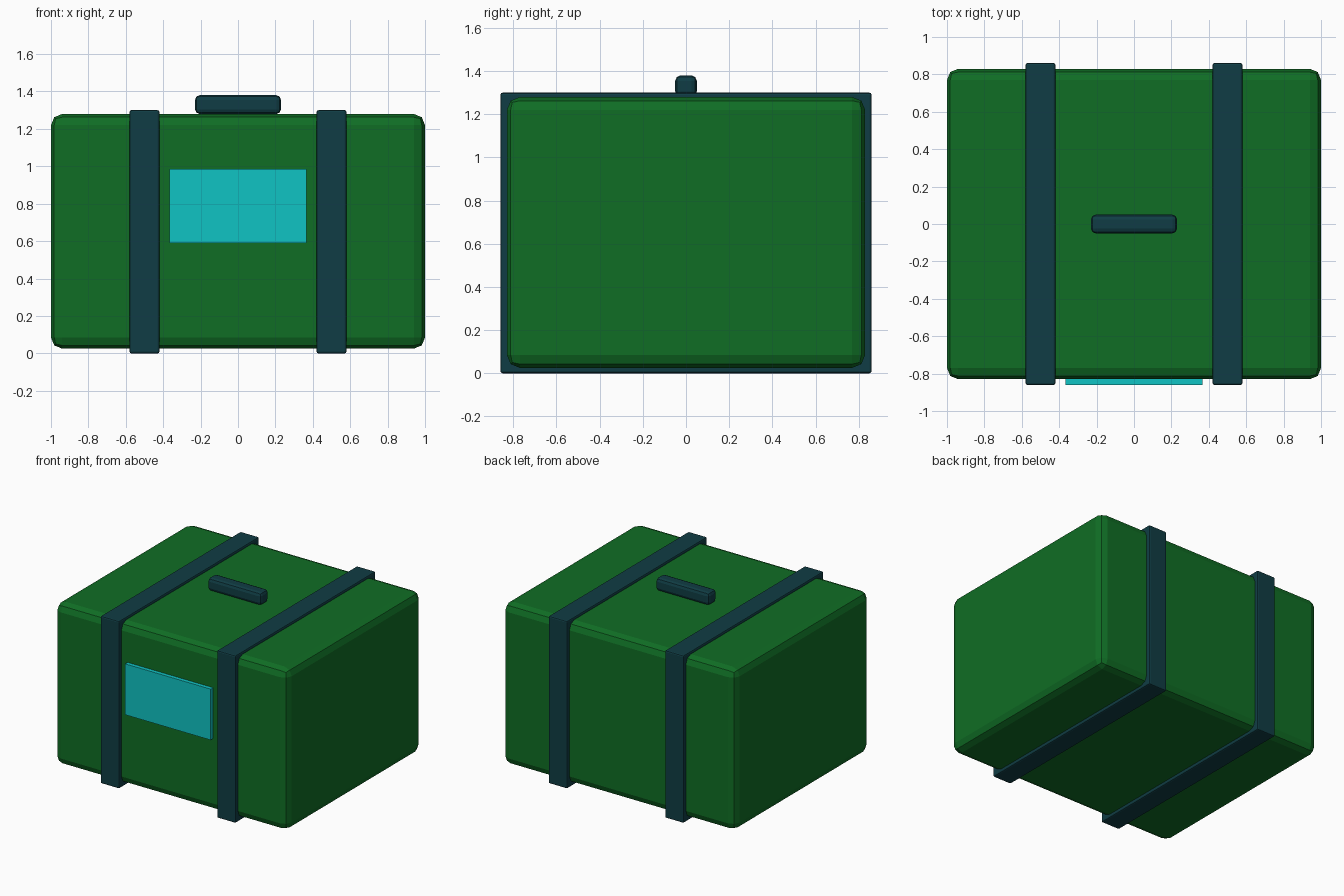
import bpy
import bmesh
from mathutils import Vector

cube = bpy.data.objects.get("Cube")
if cube:
    bpy.data.objects.remove(cube, do_unlink=True)


def make_material(name, color):
    mat = bpy.data.materials.new(name)
    mat.use_nodes = True
    rgba = (*color, 1.0)
    mat.diffuse_color = rgba
    bsdf = next(n for n in mat.node_tree.nodes if n.type == "BSDF_PRINCIPLED")
    bsdf.inputs["Base Color"].default_value = rgba
    return mat


green = make_material("case green", (0.005, 0.155, 0.018))
teal = make_material("dark teal", (0.005, 0.046, 0.058))
cyan = make_material("label cyan", (0.005, 0.55, 0.55))


def box(name, low, high, mat, bevel=0.0, segments=1):
    """Flat-shaded box between two corners with bevelled edges."""
    low, high = Vector(low), Vector(high)
    size, centre = high - low, (low + high) / 2
    bm = bmesh.new()
    bmesh.ops.create_cube(bm, size=1.0)
    bmesh.ops.scale(bm, vec=size, verts=bm.verts)
    mesh = bpy.data.meshes.new(name)
    bm.to_mesh(mesh)
    bm.free()
    mesh.materials.append(mat)
    obj = bpy.data.objects.new(name, mesh)
    obj.location = centre
    bpy.context.collection.objects.link(obj)
    if bevel:
        mod = obj.modifiers.new("Rounded edges", "BEVEL")
        mod.width = bevel
        mod.segments = segments
    return obj


# Main case
box("case_body", (-1, -0.83, 0.025), (1, 0.83, 1.28), green, 0.06, 2)

# Straps wrapping the case on both sides
for side, x in (("left", 0.5), ("right", -0.5)):
    box(f"{side}_strap", (x - 0.08, -0.86, 0), (x + 0.08, 0.86, 1.3), teal, 0.01, 2)

# Carrying handle
box("handle", (-0.23, -0.05, 1.28), (0.23, 0.05, 1.38), teal, 0.025, 2)

# Front label
box("front_label", (-0.367, -0.86, 0.59), (0.367, -0.82, 0.985), cyan)
